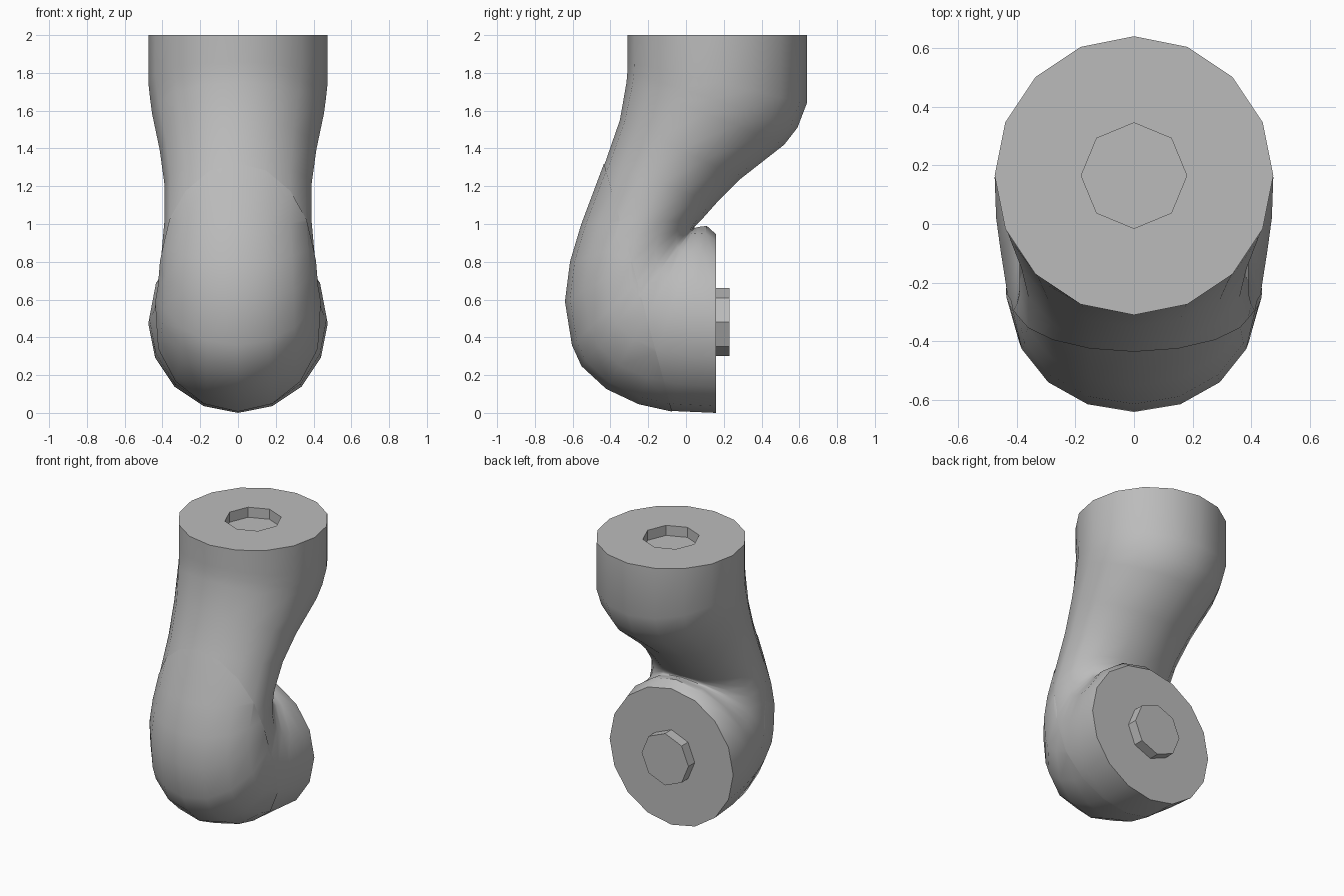
import bpy, bmesh
from math import sin, cos, pi, radians
from mathutils import Vector

cube = bpy.data.objects.get("Cube")
if cube:
    bpy.data.objects.remove(cube)

SIDES = 16
grey = bpy.data.materials.new("plain_grey")
grey.use_nodes = True
COLOUR = (0.5, 0.5, 0.5, 1)
grey.diffuse_color = COLOUR
grey.node_tree.nodes["Principled BSDF"].inputs["Base Color"].default_value = COLOUR


def ring(bm, outer, inner, width, octagon=False):
    """Ellipse spanning two (y, z) points; octagon flattens every other corner."""
    a, b = Vector((0, *outer)), Vector((0, *inner))
    verts = []
    for i in range(SIDES):
        t = 2 * pi * i / SIDES
        r = cos(pi / 8) if octagon and i % 2 else 1
        p = (a + b) / 2 + (a - b) / 2 * cos(t) * r
        p.x = width * sin(t) * r
        verts.append(bm.verts.new(p))
    return verts


def loft(bm, rings):
    for lo, hi in zip(rings, rings[1:]):
        for i in range(SIDES):
            j = (i + 1) % SIDES
            bm.faces.new((lo[i], lo[j], hi[j], hi[i]))
    bm.faces.new(rings[0])
    bm.faces.new(rings[-1])
    bmesh.ops.recalc_face_normals(bm, faces=bm.faces)


def finish(bm, name):
    mesh = bpy.data.meshes.new(name)
    bm.to_mesh(mesh)
    bm.free()
    mesh.materials.append(grey)
    obj = bpy.data.objects.new(name, mesh)
    bpy.context.collection.objects.link(obj)
    bpy.ops.object.select_all(action="DESELECT")
    obj.select_set(True)
    bpy.context.view_layer.objects.active = obj
    bpy.ops.object.shade_smooth_by_angle(angle=radians(35))
    return obj


# Bent limb: front point, back point (y, z) and half width of each section
sections = [
    ((0.16, 0.00), (0.16, 0.945), 0.475),
    ((-0.07, 0.01), (0.11, 0.99), 0.47),
    ((-0.25, 0.05), (0.07, 0.985), 0.455),
    ((-0.42, 0.13), (0.05, 0.98), 0.44),
    ((-0.55, 0.25), (0.045, 0.98), 0.43),
    ((-0.60, 0.36), (0.045, 0.985), 0.42),
    ((-0.637, 0.59), (0.05, 0.99), 0.41),
    ((-0.61, 0.80), (0.06, 1.00), 0.40),
    ((-0.55, 1.00), (0.08, 1.02), 0.39),
    ((-0.43, 1.32), (0.16, 1.11), 0.39),
    ((-0.35, 1.55), (0.29, 1.24), 0.415),
    ((-0.315, 1.75), (0.52, 1.42), 0.455),
    ((-0.31, 1.81), (0.59, 1.51), 0.465),
    ((-0.31, 1.86), (0.64, 1.64), 0.475),
    ((-0.31, 2.00), (0.64, 2.00), 0.475),
]
bm = bmesh.new()
rings = [ring(bm, *s) for s in sections]
# Eight-sided socket sunk in the upper end
rings += [ring(bm, (-0.015, z), (0.345, z), 0.18, True) for z in (2.0, 1.93)]
loft(bm, rings)
pad = bm.copy()
finish(bm, "bent_limb")

# Front pad: thin shell of the limb ahead of a slanting seam
seam_top, seam_low = Vector((0, -0.43, 1.32)), Vector((0, -0.07, 0.0))
slope = seam_top - seam_low
forward = Vector((0, -slope.z, slope.y))
bmesh.ops.bisect_plane(pad, geom=pad.verts[:] + pad.edges[:] + pad.faces[:],
                       plane_co=seam_low, plane_no=forward, clear_inner=True)
pad.normal_update()
for v in pad.verts:
    v.co += v.normal * 0.004
    v.co.z = max(v.co.z, 0)
finish(pad, "front_pad")

# Eight-sided peg on the lower end
bm = bmesh.new()
loft(bm, [ring(bm, (y, 0.30), (y, 0.66), 0.18, True) for y in (0.16, 0.23)])
finish(bm, "joint_peg")
